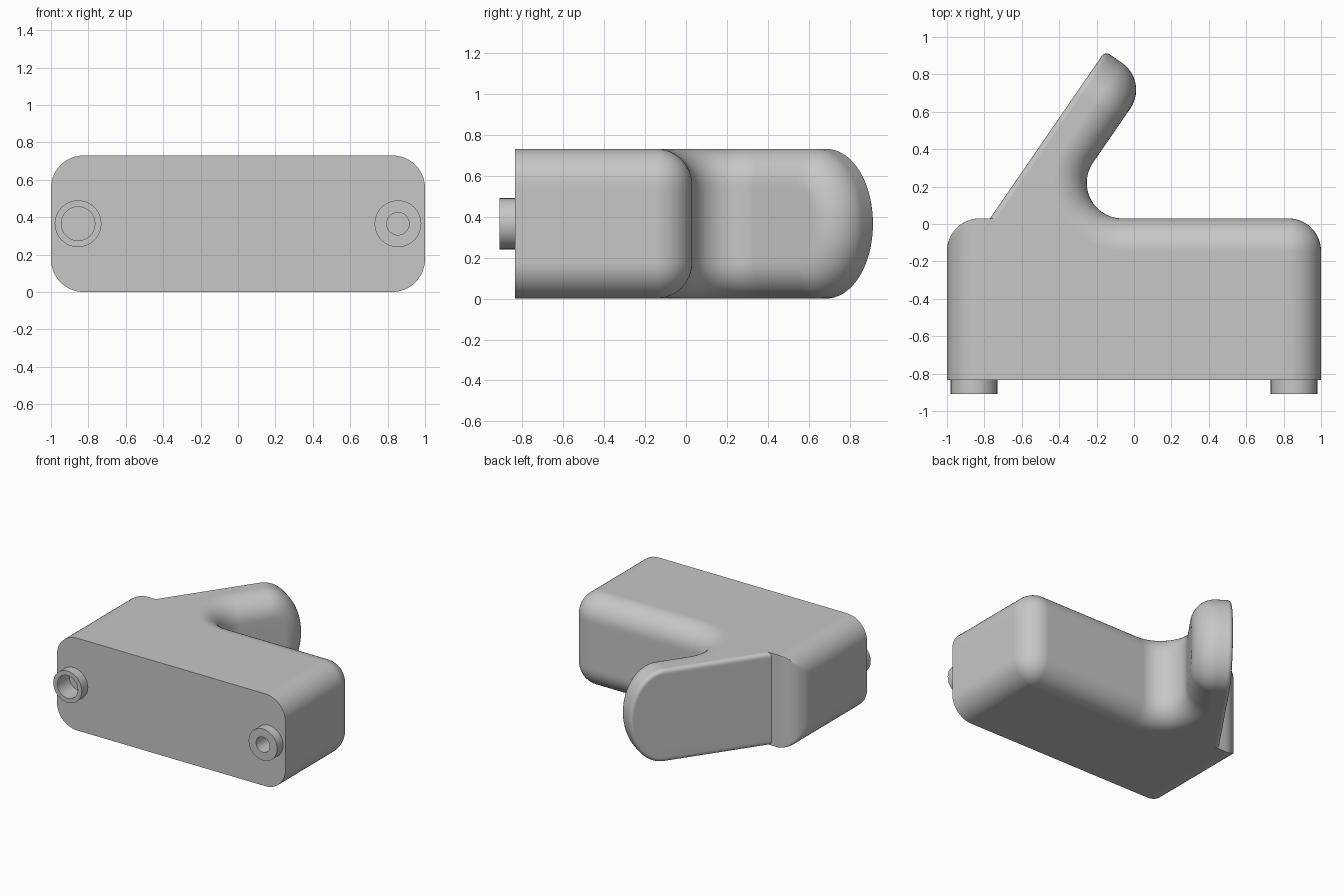
import bpy, bmesh
from math import sin, cos, pi, sqrt, radians
from mathutils import Vector, Matrix

if "Cube" in bpy.data.objects:
    bpy.data.objects.remove(bpy.data.objects["Cube"], do_unlink=True)

grey = bpy.data.materials.new("plain_grey")
grey.use_nodes = True
grey.diffuse_color = (0.57, 0.57, 0.57, 1)
grey.node_tree.nodes["Principled BSDF"].inputs["Base Color"].default_value = grey.diffuse_color

# Main dimensions
HEIGHT, FRONT, BACK = 0.73, -0.835, 0.03
HALF = HEIGHT / 2
ROUND, RIM = 0.175, 0.03            # big edge round, small rim on the hook's flat face
THICK, STRAIGHT, BULGE = 0.285, 0.815, 0.27
FILLET = 0.19
BASE = Vector((-0.77, BACK))
ALONG = Vector((0.567, 0.824)).normalized()
ACROSS = Vector((ALONG.y, -ALONG.x))
PIN_X, PIN_R, PIN_END = 0.855, 0.125, -0.91


def inset(t, r):
    """Inward shift of a wall at distance t from a rounded edge of radius r."""
    return 0 if t >= r else r - sqrt(max(0, r * r - (r - t) ** 2))


def arc(centre, r, a0, a1, steps=14):
    return [Vector(centre) + r * Vector((cos(radians(a0 + (a1 - a0) * i / steps)),
                                         sin(radians(a0 + (a1 - a0) * i / steps))))
            for i in range(steps + 1)]


def tip(n, d, q):
    """Point on the hook's elliptical end, set back by d."""
    k = min(1, q / max(HALF - d, 1e-6))
    return BASE + ACROSS * n + ALONG * (STRAIGHT + max(0, BULGE - d) * sqrt(1 - k * k))


def outline(z):
    """Plan outline of body and hook at height z."""
    t, q = min(z, HEIGHT - z), abs(z - HALF)
    s, e = inset(t, ROUND), inset(t, RIM)
    # right end and its back corner
    pts = [Vector((-1 + s, FRONT))]
    for p in arc((-1 + ROUND, BACK - ROUND), ROUND, 180, 90):
        pts.append(Vector((max(p.x, -1 + s), p.y)))
    # hook: flat outer face, rounded end
    pts.append(BASE + ACROSS * e - ALONG * (-ACROSS.y * -e / ALONG.y))
    for i in range(7):
        n = RIM - (RIM - e) * cos(pi / 2 * i / 6)
        pts.append(tip(n, inset(n, RIM), q))
    for i in range(15):
        m = (ROUND - s) * sin(pi / 2 * i / 14)
        pts.append(tip(THICK - ROUND + m, inset(ROUND - m, ROUND), q))
    # hollow between hook and body
    cy = BACK + FILLET
    cx = BASE.x + (THICK + FILLET - (cy - BASE.y) * ACROSS.y) / ACROSS.x
    pts += arc((cx, cy), FILLET + s, 145.5, 270, 24)
    # left end
    pts += arc((1 - ROUND, BACK - ROUND), ROUND - s, 90, 0)
    pts.append(Vector((1 - s, FRONT)))
    return pts


def finish(name, bm):
    bmesh.ops.remove_doubles(bm, verts=bm.verts, dist=1e-5)
    bmesh.ops.recalc_face_normals(bm, faces=bm.faces)
    mesh = bpy.data.meshes.new(name)
    bm.to_mesh(mesh)
    bm.free()
    mesh.materials.append(grey)
    ob = bpy.data.objects.new(name, mesh)
    bpy.context.collection.objects.link(ob)
    return ob


def activate(ob):
    bpy.ops.object.select_all(action="DESELECT")
    ob.select_set(True)
    bpy.context.view_layer.objects.active = ob


def smooth(ob):
    activate(ob)
    bpy.ops.object.shade_smooth_by_angle(angle=radians(35))


# Body and hook, lofted through level outlines
low = [ROUND * (1 - cos(pi / 2 * i / 12)) for i in range(13)]
mid = [ROUND + (HEIGHT - 2 * ROUND) * i / 12 for i in range(1, 12)]
levels = low + mid + [HEIGHT - z for z in reversed(low)]
bm = bmesh.new()
rings = [[bm.verts.new((p.x, p.y, z)) for p in outline(z)] for z in levels]
for a, b in zip(rings, rings[1:]):
    for i in range(len(a)):
        j = (i + 1) % len(a)
        bm.faces.new((a[i], a[j], b[j], b[i]))
bm.faces.new(rings[0])
bm.faces.new(rings[-1])
body = finish("body_with_hook", bm)


def turn_y(x, y):
    """Place a z-axis solid along y at pin height."""
    return Matrix.Translation((x, y, HALF)) @ Matrix.Rotation(pi / 2, 4, "X")


# Front pins, each a tube leading into a blind hole
for name, x, hole, sides in (("right_pin", -PIN_X, 0.09, 32), ("left_pin", PIN_X, 0.06, 32)):
    bm = bmesh.new()
    bmesh.ops.create_cone(bm, cap_ends=True, segments=sides, radius1=hole, radius2=hole,
                          depth=0.3, matrix=turn_y(x, PIN_END))
    cutter = finish("hole_cutter", bm)
    cutter.hide_render = True
    activate(body)
    cut = body.modifiers.new("hole", "BOOLEAN")
    cut.operation, cut.object, cut.solver = "DIFFERENCE", cutter, "EXACT"
    bpy.ops.object.modifier_apply(modifier=cut.name)
    bpy.data.objects.remove(cutter, do_unlink=True)

    bm = bmesh.new()
    loops = []
    for r, y in ((hole, FRONT), (hole, PIN_END), (PIN_R, PIN_END), (PIN_R, FRONT)):
        loops.append([bm.verts.new((x + r * cos(2 * pi * i / sides), y,
                                    HALF + r * sin(2 * pi * i / sides))) for i in range(sides)])
    for a, b in zip(loops, loops[1:] + loops[:1]):
        for i in range(sides):
            j = (i + 1) % sides
            bm.faces.new((a[i], a[j], b[j], b[i]))
    smooth(finish(name, bm))

smooth(body)
body.modifiers.new("even_shading", "WEIGHTED_NORMAL").keep_sharp = True
